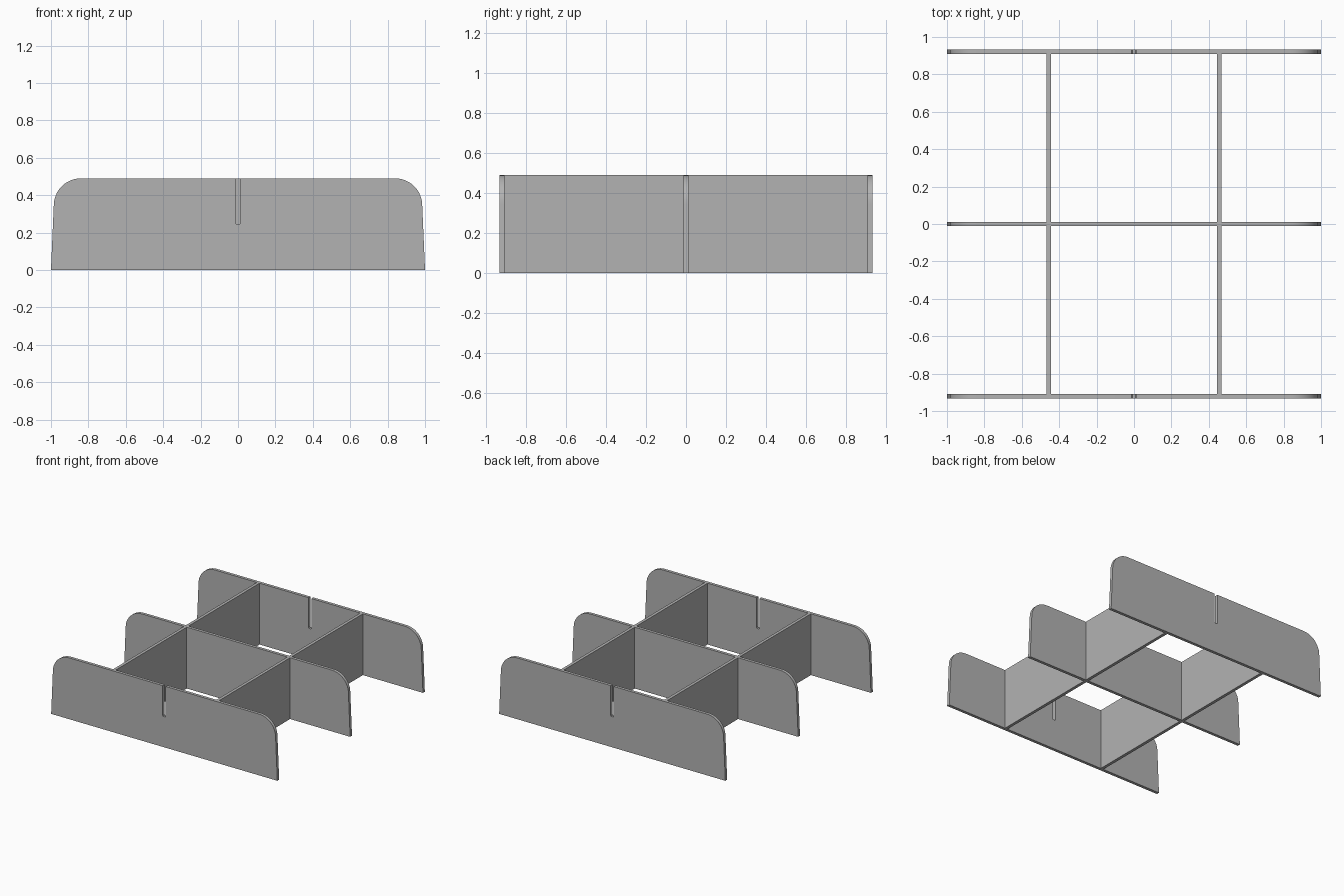
import bpy, bmesh, math

cube = bpy.data.objects.get("Cube")
if cube:
    bpy.data.objects.remove(cube, do_unlink=True)

H, T = 0.49, 0.024          # panel height and thickness
HALF = H / 2                # depth of the interlocking slots
END_Y = 0.92                # centre of the end panels
RAIL_X = 0.457              # centre of the long panels

grey = bpy.data.materials.new("grey board")
grey.use_nodes = True
colour = (0.45, 0.45, 0.45, 1)
grey.diffuse_color = colour
grey.node_tree.nodes["Principled BSDF"].inputs["Base Color"].default_value = colour


def notch(centre, width, fillet=0.0):
    """Outline of a slot cut down from the top edge, left to right."""
    a, b = centre - width / 2, centre + width / 2
    if not fillet:
        return [(a, H), (a, HALF), (b, HALF), (b, H)]
    return [(a, H), (a, HALF + fillet), (a + fillet, HALF),
            (b - fillet, HALF), (b, HALF + fillet), (b, H)]


def panel(name, outline, location, turn=0.0):
    """Extrude an upright outline into a board centred on its plane."""
    bm = bmesh.new()
    face = bm.faces.new([bm.verts.new((u, T / 2, z)) for u, z in outline])
    moved = bmesh.ops.extrude_face_region(bm, geom=[face])["geom"]
    for v in moved:
        if isinstance(v, bmesh.types.BMVert):
            v.co.y -= T
    bmesh.ops.recalc_face_normals(bm, faces=bm.faces)
    mesh = bpy.data.meshes.new(name)
    bm.to_mesh(mesh)
    bm.free()
    mesh.materials.append(grey)
    obj = bpy.data.objects.new(name, mesh)
    obj.location = location
    obj.rotation_euler.z = turn
    bpy.context.collection.objects.link(obj)
    bpy.ops.object.select_all(action="DESELECT")
    obj.select_set(True)
    bpy.context.view_layer.objects.active = obj
    bpy.ops.object.shade_smooth_by_angle(angle=math.radians(30))


def rounded_outline(slots):
    """Slightly tapered board with round top corners and slots in the top."""
    r, cx = 0.145, 0.84
    arc = [(cx + r * math.cos(t), H - r + r * math.sin(t))
           for t in (math.pi / 2 * i / 12 for i in range(13))]
    left = [(-x, z) for x, z in arc]
    top = [p for s in slots for p in s]
    return [(1, 0), (-1, 0)] + left + top + arc[::-1]


# End panels with one open slot each
for name, y in (("front_panel", -END_Y), ("back_panel", END_Y)):
    panel(name, rounded_outline([notch(0, 0.026, 0.005)]), (0, y, 0))

# Middle panel, slotted to take the long panels
panel("middle_panel", rounded_outline([notch(s * RAIL_X, T) for s in (-1, 1)]), (0, 0, 0))

# Long panels, slotted from below to drop over the middle panel
L = END_Y - T / 2
under = [(-T / 2, 0), (-T / 2, HALF), (T / 2, HALF), (T / 2, 0)]
for name, x in (("right_long_panel", -RAIL_X), ("left_long_panel", RAIL_X)):
    panel(name, [(-L, 0)] + under + [(L, 0), (L, H), (-L, H)], (x, 0, 0), math.pi / 2)
